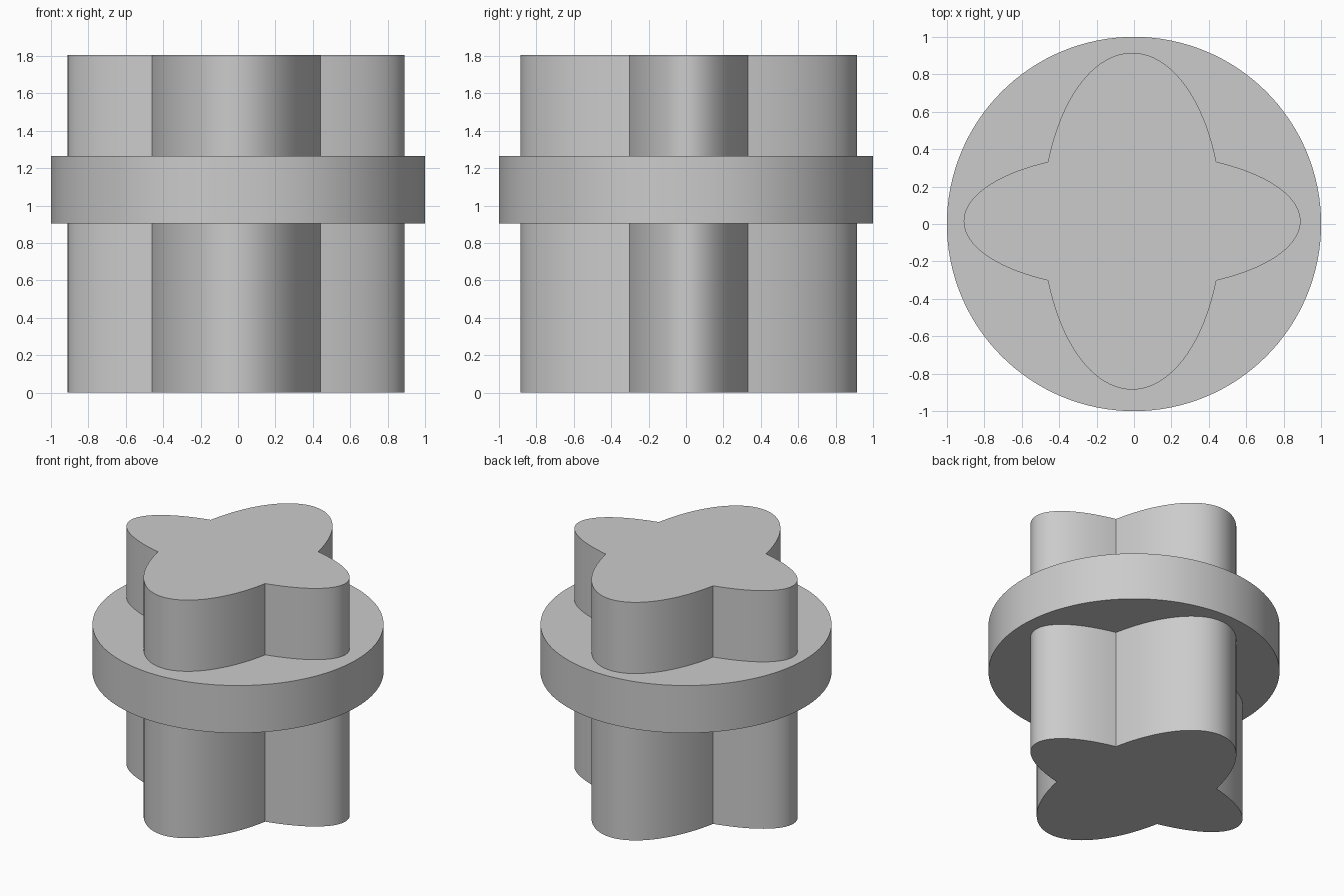
import bpy, bmesh, math

if "Cube" in bpy.data.objects:
    bpy.data.objects.remove(bpy.data.objects["Cube"])

grey = bpy.data.materials.new("plain grey")
grey.diffuse_color = (0.6, 0.6, 0.6, 1)
grey.use_nodes = True
grey.node_tree.nodes["Principled BSDF"].inputs["Base Color"].default_value = grey.diffuse_color


def prism(name, outline, z0, z1):
    """Extrude a closed outline from z0 to z1."""
    bm = bmesh.new()
    face = bm.faces.new([bm.verts.new((x, y, z0)) for x, y in outline])
    out = bmesh.ops.extrude_face_region(bm, geom=[face], use_keep_orig=True)
    for v in out["geom"]:
        if isinstance(v, bmesh.types.BMVert):
            v.co.z = z1
    bmesh.ops.recalc_face_normals(bm, faces=bm.faces)
    mesh = bpy.data.meshes.new(name)
    bm.to_mesh(mesh)
    bm.free()
    mesh.materials.append(grey)
    obj = bpy.data.objects.new(name, mesh)
    bpy.context.collection.objects.link(obj)
    bpy.ops.object.select_all(action='DESELECT')
    obj.select_set(True)
    bpy.context.view_layer.objects.active = obj
    bpy.ops.object.shade_smooth_by_angle(angle=math.radians(25))
    return obj


# Four-lobed outline: two crossed ellipses meeting at inner corners
CX, CY = -0.01, 0.015
KX, KY = 0.45, 0.317          # inner corners
R = 0.90                      # lobe reach
bx = KX / math.sqrt(1 - (KY / R) ** 2)   # half width of the front-back ellipse
by = KY / math.sqrt(1 - (KX / R) ** 2)   # half width of the left-right ellipse
side = math.acos(KX / R)
tall = math.acos(KY / R)
N = 40
outline = []
for mid, half, rx, ry in ((0, side, R, by), (90, tall, bx, R),
                          (180, side, R, by), (270, tall, bx, R)):
    for i in range(N):
        t = math.radians(mid) - half + 2 * half * i / N
        outline.append((CX + rx * math.cos(t), CY + ry * math.sin(t)))
prism("lobed_column", outline, 0, 1.805)

# Round collar
circle = [(math.cos(math.tau * i / 128), math.sin(math.tau * i / 128)) for i in range(128)]
prism("round_collar", circle, 0.905, 1.265)
